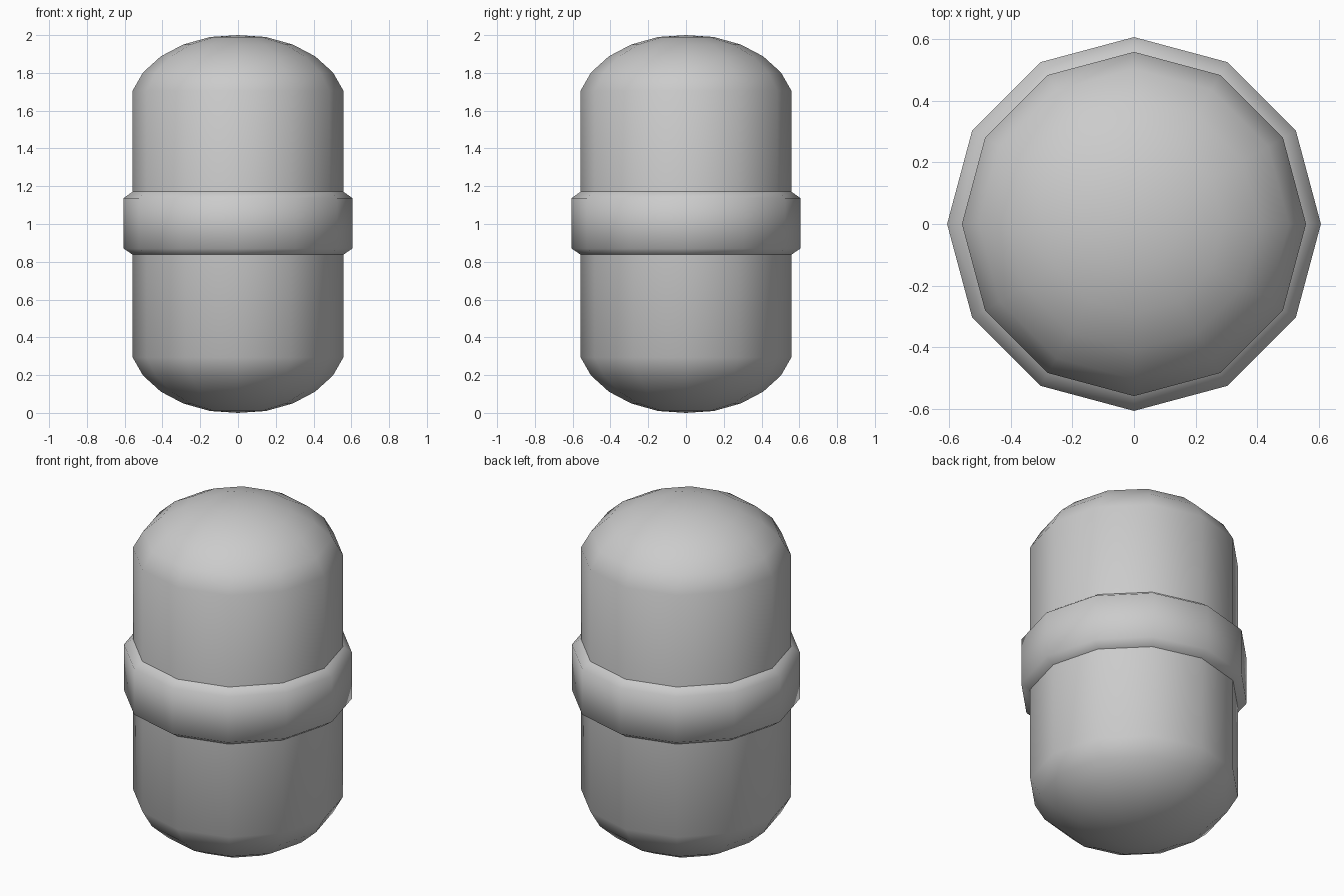
import bpy, bmesh, math

if "Cube" in bpy.data.objects:
    bpy.data.objects.remove(bpy.data.objects["Cube"])

SIDES = 12


def lathe(name, profile):
    """Revolve (radius, z) points, listed bottom to top, around z."""
    bm = bmesh.new()
    rings = []
    for r, z in profile:
        if r == 0:
            rings.append([bm.verts.new((0, 0, z))] * SIDES)
        else:
            rings.append([bm.verts.new((r * math.cos(2 * math.pi * i / SIDES),
                                        r * math.sin(2 * math.pi * i / SIDES), z))
                          for i in range(SIDES)])
    for a, b in zip(rings, rings[1:]):
        for i in range(SIDES):
            j = (i + 1) % SIDES
            bm.faces.new(list(dict.fromkeys((a[i], a[j], b[j], b[i]))))
    mesh = bpy.data.meshes.new(name)
    bm.to_mesh(mesh)
    bm.free()
    obj = bpy.data.objects.new(name, mesh)
    bpy.context.collection.objects.link(obj)
    bpy.ops.object.select_all(action='DESELECT')
    obj.select_set(True)
    bpy.context.view_layer.objects.active = obj
    bpy.ops.object.shade_smooth_by_angle(angle=math.radians(60))
    return obj


# Capsule body: one dome profile mirrored for both ends
dome = [(0.558, 1.706), (0.503, 1.802), (0.408, 1.888),
        (0.29, 1.95), (0.148, 1.99), (0, 2.0)]
lathe("capsule_body", [(r, 2 - z) for r, z in reversed(dome)] + dome)

# Raised belt with chamfered edges around the middle
lathe("middle_band", [(0.557, 0.837), (0.606, 0.87), (0.606, 1.137), (0.557, 1.172)])
